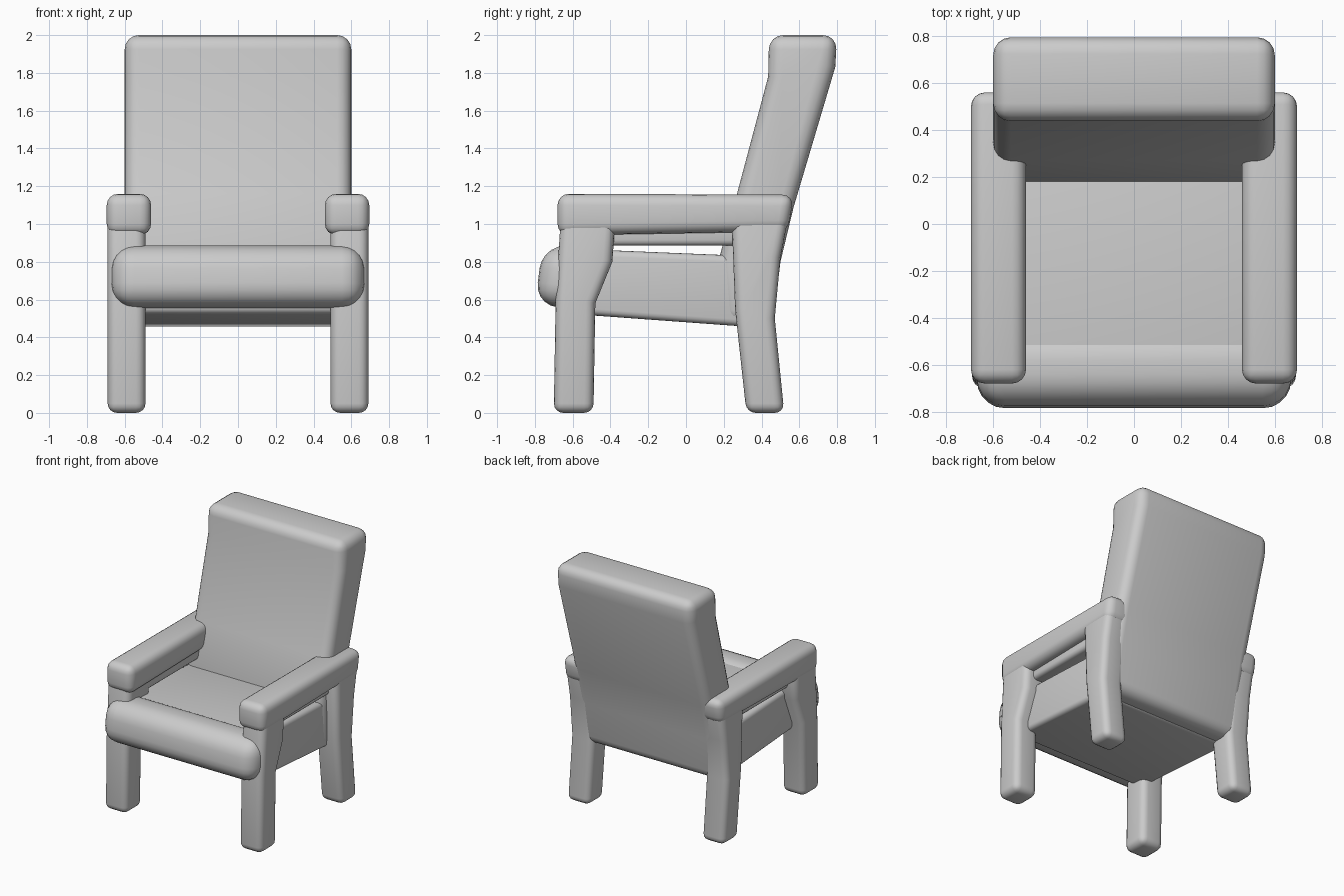
import bpy, bmesh, math

if "Cube" in bpy.data.objects:
    bpy.data.objects.remove(bpy.data.objects["Cube"])


def padded(name, profile, x0, x1, radius, segments=4):
    """Extrude a (y, z) side profile from x0 to x1 and round its sharp edges."""
    bm = bmesh.new()
    face = bm.faces.new([bm.verts.new((x0, y, z)) for y, z in profile])
    ext = bmesh.ops.extrude_face_region(bm, geom=[face])
    for v in ext["geom"]:
        if isinstance(v, bmesh.types.BMVert):
            v.co.x = x1
    # close the start cap if the extrusion consumed it
    if not face.is_valid:
        bm.faces.new([v for v in bm.verts if v.co.x == x0])
    bmesh.ops.recalc_face_normals(bm, faces=bm.faces[:])
    sharp = [e for e in bm.edges
             if e.is_manifold and e.calc_face_angle() > math.radians(30)]
    bmesh.ops.bevel(bm, geom=sharp, offset=radius, offset_type='OFFSET',
                    segments=segments, profile=0.5, affect='EDGES',
                    clamp_overlap=True)
    bmesh.ops.recalc_face_normals(bm, faces=bm.faces[:])
    mesh = bpy.data.meshes.new(name)
    bm.to_mesh(mesh)
    bm.free()
    obj = bpy.data.objects.new(name, mesh)
    bpy.context.collection.objects.link(obj)
    bpy.context.view_layer.objects.active = obj
    bpy.ops.object.select_all(action='DESELECT')
    obj.select_set(True)
    bpy.ops.object.shade_smooth_by_angle(angle=math.radians(40))
    return obj


def rect(y0, y1, z0, z1):
    return [(y0, z0), (y1, z0), (y1, z1), (y0, z1)]


# Leaning backrest, reaching down to the seat base
padded("backrest",
       [(0.20, 0.47), (0.46, 0.46), (0.50, 0.80), (0.57, 1.09), (0.79, 1.83),
        (0.80, 2.00), (0.44, 2.00), (0.435, 1.78), (0.27, 1.16), (0.17, 0.80)],
       -0.60, 0.60, 0.075)

# Seat block with a slightly sloping top and underside
padded("seat",
       [(-0.62, 0.525), (0.34, 0.455), (0.34, 0.83), (-0.62, 0.87)],
       -0.59, 0.59, 0.035)

# Rounded cushion roll over the front edge
padded("seat_front_roll",
       [(-0.80, 0.57), (-0.46, 0.54), (-0.46, 0.885), (-0.76, 0.885)],
       -0.67, 0.67, 0.12, 5)

for side, label in ((-1, "left"), (1, "right")):
    # Front leg, widening into the arm support
    padded("front_leg_" + label,
           [(-0.70, 0.0), (-0.49, 0.0), (-0.48, 0.58), (-0.39, 0.80),
            (-0.37, 1.08), (-0.66, 1.08), (-0.69, 0.60)],
           side * 0.49, side * 0.69, 0.05)

    # Back leg, raked to the rear at the foot
    padded("back_leg_" + label,
           [(0.32, 0.0), (0.52, 0.0), (0.47, 0.50), (0.50, 0.82), (0.55, 1.08),
            (0.24, 1.08), (0.26, 0.55)],
           side * 0.49, side * 0.69, 0.05)

    # Armrest
    padded("armrest_" + label,
           [(-0.68, 0.94), (0.54, 0.96), (0.57, 1.155), (-0.68, 1.16)],
           side * 0.46, side * 0.695, 0.06)

    # Recessed rail under the armrest
    padded("arm_rail_" + label, rect(-0.48, 0.32, 0.885, 1.02),
           side * 0.49, side * 0.62, 0.03, 3)
